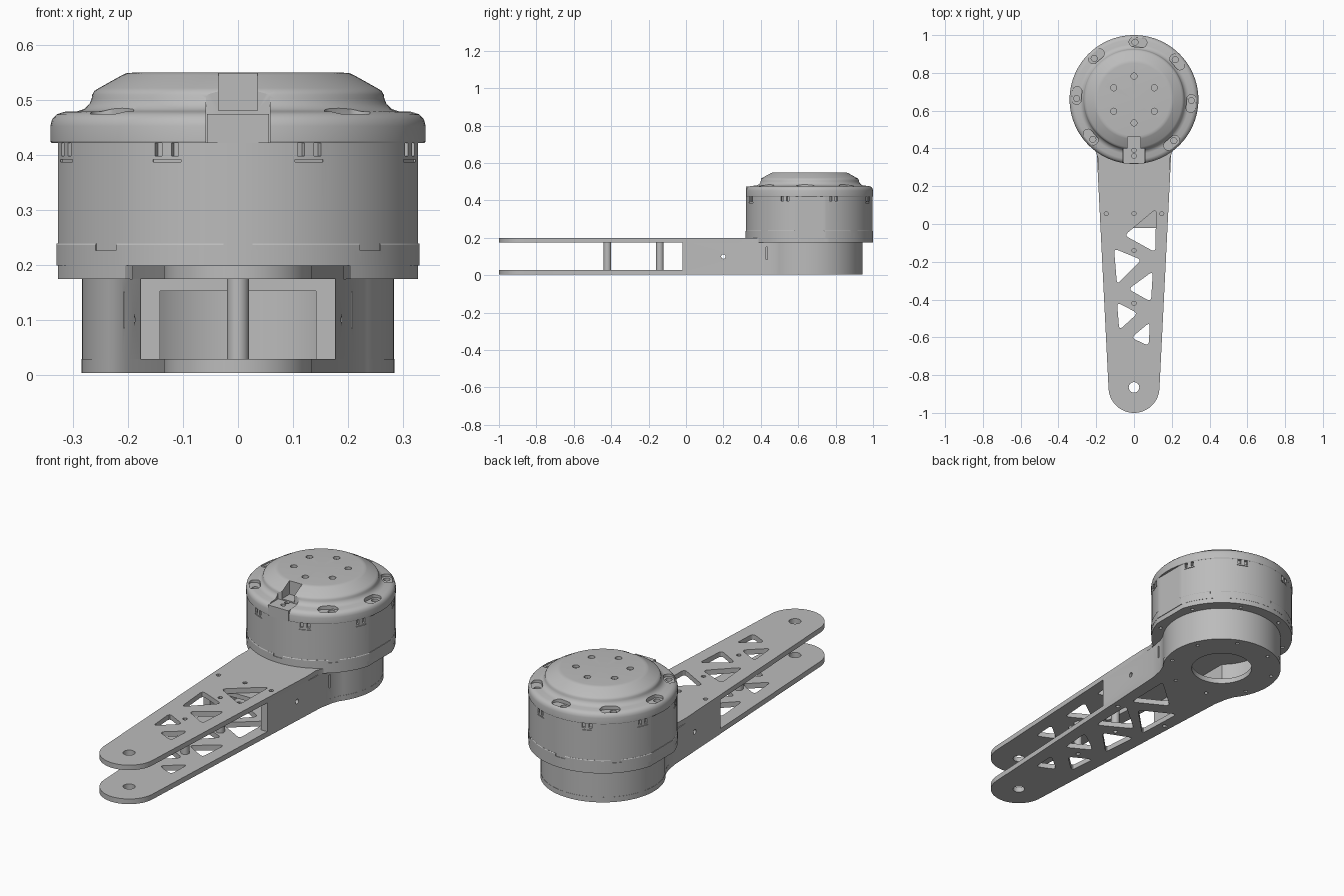
import bpy, bmesh
from math import sin, cos, pi, radians, sqrt, atan2
from mathutils import Matrix, Vector

if "Cube" in bpy.data.objects:
    bpy.data.objects.remove(bpy.data.objects["Cube"])

HUB = 0.659         # y of the motor axis
TIP = -0.865        # y of the arm's tip hole

grey = bpy.data.materials.new("machined grey")
grey.use_nodes = True
grey.diffuse_color = (0.5, 0.5, 0.5, 1)
grey.node_tree.nodes["Principled BSDF"].inputs["Base Color"].default_value = (0.5, 0.5, 0.5, 1)


def make(name, bm):
    bmesh.ops.recalc_face_normals(bm, faces=bm.faces)
    mesh = bpy.data.meshes.new(name)
    bm.to_mesh(mesh)
    bm.free()
    mesh.materials.append(grey)
    obj = bpy.data.objects.new(name, mesh)
    bpy.context.collection.objects.link(obj)
    return obj


def prism(bm, pts, z0, z1):
    """Extrude a flat outline between two heights."""
    face = bm.faces.new([bm.verts.new((x, y, z0)) for x, y in pts])
    top = bmesh.ops.extrude_face_region(bm, geom=[face])["geom"]
    bmesh.ops.translate(bm, vec=(0, 0, z1 - z0),
                        verts=[v for v in top if isinstance(v, bmesh.types.BMVert)])


def disc(x, y, r, n=24):
    return [(x + r * cos(2 * pi * i / n), y + r * sin(2 * pi * i / n)) for i in range(n)]


def rect(x0, x1, y0, y1):
    return [(x0, y0), (x1, y0), (x1, y1), (x0, y1)]


def rounded(corners, r=0.025):
    """Soften each corner of a polygon with a small curve."""
    out = []
    for i, c in enumerate(corners):
        c = Vector(c)
        a = c + (Vector(corners[i - 1]) - c).normalized() * r
        b = c + (Vector(corners[(i + 1) % len(corners)]) - c).normalized() * r
        for k in range(6):
            t = k / 5
            out.append(tuple(a * (1 - t) ** 2 + c * 2 * t * (1 - t) + b * t * t))
    return out


def around(angle, pts):
    """Place a local outline (x tangent, y outward) around the motor axis."""
    a = radians(angle)
    return [(y * cos(a) - x * sin(a), HUB + y * sin(a) + x * cos(a)) for x, y in pts]


def cut_mesh(obj, bm):
    cutter = make("cutter", bm)
    cutter.hide_render = True
    mod = obj.modifiers.new("cut", "BOOLEAN")
    mod.operation, mod.solver, mod.object = "DIFFERENCE", "EXACT", cutter
    bpy.context.view_layer.objects.active = obj
    bpy.ops.object.modifier_apply(modifier=mod.name)
    bpy.data.objects.remove(cutter)


def cut(obj, shapes):
    """Subtract a list of separate (outline, z0, z1) prisms."""
    bm = bmesh.new()
    for pts, z0, z1 in shapes:
        prism(bm, pts, z0, z1)
    cut_mesh(obj, bm)


def flatten_sides(obj, x):
    """Trim the left and right of a round part to flats."""
    cut(obj, [(rect(x, x + 0.1, 0.4, 0.9), 0, 1), (rect(-x - 0.1, -x, 0.4, 0.9), 0, 1)])


def lathe(name, profile, n=96):
    bm = bmesh.new()
    vs = [bm.verts.new((r, 0, z)) for r, z in profile]
    es = [bm.edges.new(p) for p in zip(vs, vs[1:])]
    bmesh.ops.spin(bm, geom=vs + es, cent=(0, 0, 0), axis=(0, 0, 1), angle=2 * pi, steps=n)
    bmesh.ops.remove_doubles(bm, verts=bm.verts, dist=1e-5)
    bmesh.ops.translate(bm, verts=bm.verts, vec=(0, HUB, 0))
    return make(name, bm)


def half_width(y):
    return 0.135 + (y - TIP) * 0.05


def arm_outline(R, neck, start=None):
    """Round hub running into a tapered arm with a round or square end."""
    drop = sqrt(R * R - neck * neck)
    a0 = atan2(-drop, neck)
    sweep = pi - 2 * a0
    pts = [(R * cos(a0 + sweep * i / 72), HUB + R * sin(a0 + sweep * i / 72)) for i in range(73)]
    y_in = HUB - drop
    side = [(neck - 0.015, y_in - 0.04), (half_width(y_in - 0.11), y_in - 0.11)]
    pts += [(-x, y) for x, y in side]
    if start is None:
        pts += [(0.135 * cos(pi + pi * i / 32), TIP + 0.135 * sin(pi + pi * i / 32)) for i in range(33)]
    else:
        pts += [(-half_width(start), start), (half_width(start), start)]
    return pts + side[::-1]


# Arm plates with truss windows and screw holes
windows = [[(.117, .08), (.113, -.15), (-.05, -.06)],
           [(-.106, -.13), (.04, -.19), (-.09, -.32)],
           [(.1, -.25), (-.03, -.345), (.09, -.412)],
           [(-.09, -.415), (.02, -.472), (-.078, -.562)],
           [(.084, -.52), (-.015, -.602), (.078, -.645)]]
lower_windows = [[(-.12, .18), (.05, .09), (-.11, -.07)],
                 [(.13, .37), (-.04, .22), (.125, .13)]]
holes = [disc(0, TIP, 0.028)] + [disc(x, y, 0.011, 12) for x, y in
         [(-.147, .055), (.147, .055), (0, -.14), (0, -.42)]]

bm = bmesh.new()
prism(bm, arm_outline(0.285, 0.225), 0.003, 0.029)
lower = make("lower_plate", bm)
bm = bmesh.new()
prism(bm, arm_outline(0.34, 0.205), 0.174, 0.199)
upper = make("upper_plate", bm)
flatten_sides(upper, 0.327)

for plate, extra, ring in ((lower, lower_windows + [disc(0, HUB, 0.145, 64)], 0.25),
                           (upper, [disc(0, .055, 0.011, 12)], 0.308)):
    screws = [around(22.5 + 45 * k, disc(0, ring, 0.009, 12)) for k in range(8)]
    trusses = [rounded(w) if len(w) == 3 else w for w in windows + extra]
    cut(plate, [(c, -0.1, 0.3) for c in trusses])
    cut(plate, [(c, -0.1, 0.3) for c in holes + screws])

# Hollow spacer housing between the plates
bm = bmesh.new()
prism(bm, arm_outline(0.284, 0.225, -0.02), 0.029, 0.174)
spacer = make("spacer_housing", bm)
cut(spacer, [(disc(0, HUB, 0.22, 72), 0.0, 0.152)])
cut(spacer, [(rect(-.142, .142, -.1, .55), 0.0, 0.152)])
for s in (-1, 1):
    cut(spacer, [(rect(s * .2 - .012, s * .2 + .012, .428, .436), 0.085, 0.15)])
bm = bmesh.new()
bmesh.ops.create_cone(bm, cap_ends=True, segments=16, radius1=0.012, radius2=0.012, depth=0.6,
                      matrix=Matrix.Translation((0, .2, .1)) @ Matrix.Rotation(pi / 2, 4, "Y"))
cut_mesh(spacer, bm)

# Standoff posts
for i, y in enumerate((-.14, -.42)):
    bm = bmesh.new()
    prism(bm, disc(0, y, 0.02, 32), 0.029, 0.174)
    make(f"standoff_{i + 1}", bm)

# Motor base ring with notched rim and side flats
base = lathe("motor_base_ring", [(0, .199), (.341, .199), (.341, .236), (.339, .239), (0, .239)])
flatten_sides(base, 0.33)
cut(base, [(around(45 * k, rect(-.026, .026, .335, .36)), 0.226, 0.26) for k in range(8)])

# Motor body with side flats and clip slots under the cap
body = lathe("motor_body", [(0, .22), (.3385, .22), (.3385, .422), (0, .422)])
flatten_sides(body, 0.3275)
slots = []
for k in range(8):
    a = 22.5 + 45 * k
    slots += [(around(a, rect(x - .007, x + .007, .325, .36)), 0.398, 0.43) for x in (-.016, .016)]
    slots.append((around(a, rect(-.028, .028, .334, .36)), 0.387, 0.391))
cut(body, slots)

# Domed motor cap
cap = lathe("motor_cap", [(0, .421), (.339, .421), (.341, .424), (.341, .452), (.338, .464), (.33, .473),
                          (.317, .478), (.292, .479), (.28, .483), (.27, .492), (.266, .502), (.265, .509),
                          (.261, .516), (.253, .521), (.21, .545), (.203, .548), (.192, .549), (0, .549)])
capsule = [(x + (.022 if x > 0 else -.022), y + .303) for x, y in disc(0, 0, 0.025, 24)]
marks = [(around(45 * k - 4, capsule), 0.466, 0.6) for k in range(8) if k != 6]
marks += [(around(30 + 60 * k, disc(0, 0.124, 0.016, 20)), 0.535, 0.6) for k in range(6)]
cut(cap, marks)
cut(cap, [(around(45 * k - 4, disc(.016, .303, 0.016, 16)), 0.435, 0.6) for k in range(8) if k != 6])
cut(cap, [(rect(-.058, .058, .2, .40), 0.4, 0.6)])
cut(cap, [(rect(-.035, .035, .38, .46), 0.48, 0.6)])

# Cable connector in the cap's front notch
bm = bmesh.new()
prism(bm, rect(-.056, .056, .32, .41), 0.421, 0.474)
connector = make("cable_connector", bm)
cut(connector, [(disc(0, y, 0.012, 12), 0.46, 0.5) for y in (.36, .39)])

# Smooth the round sides, keep machined edges crisp
bpy.ops.object.select_all(action="DESELECT")
for obj in bpy.context.collection.objects:
    if obj.type == "MESH" and obj.data.materials and obj.data.materials[0] == grey:
        obj.select_set(True)
        bpy.context.view_layer.objects.active = obj
bpy.ops.object.shade_smooth_by_angle(angle=radians(30))
